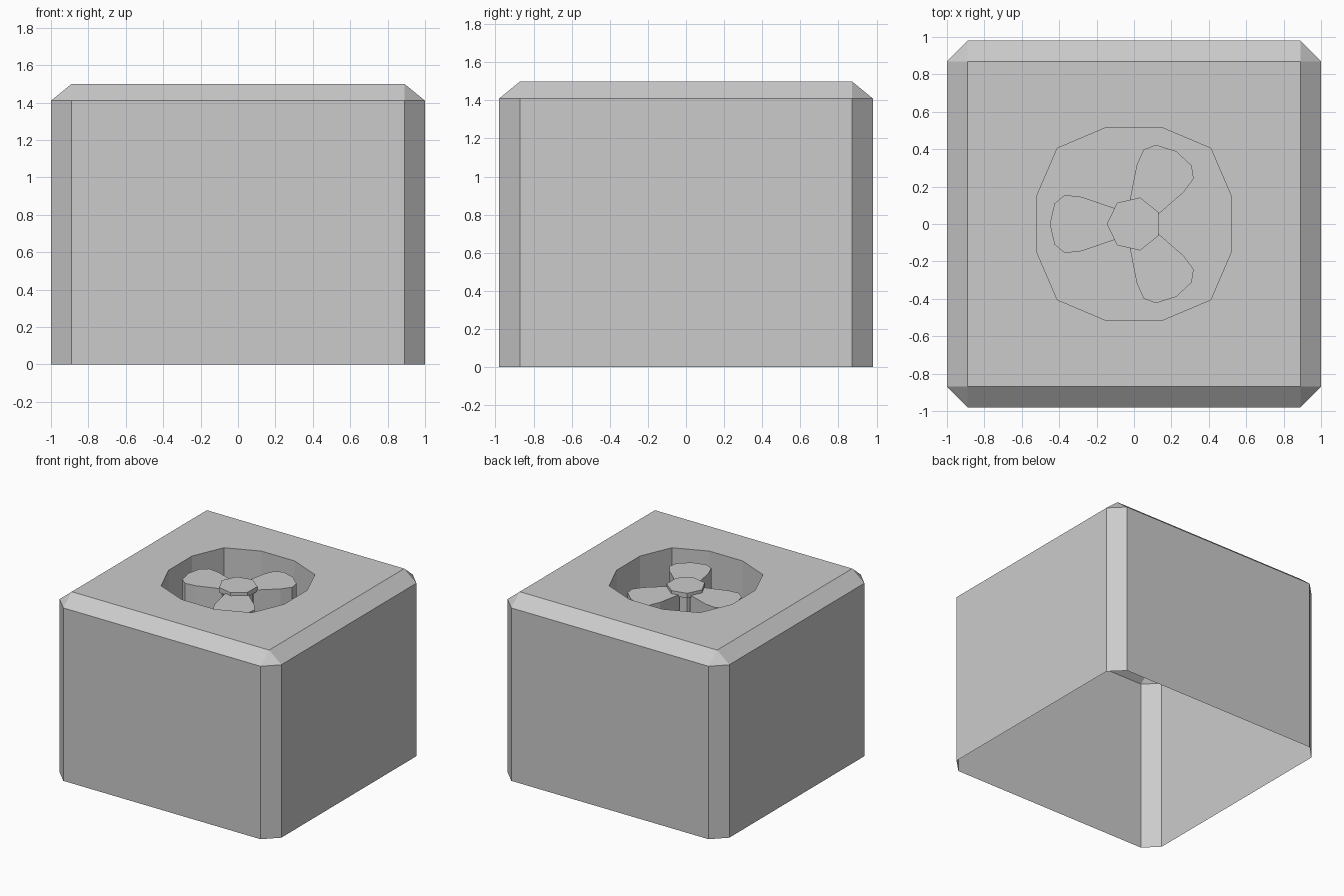
import bpy, bmesh, math
from mathutils import Matrix

if "Cube" in bpy.data.objects:
    bpy.data.objects.remove(bpy.data.objects["Cube"])

WALL_TOP, TOP, FLOOR = 1.41, 1.5, 1.14
HALF_X, HALF_Y, CHAMFER = 1.0, 0.98, 0.11
CORNERS = [(1, 1), (-1, 1), (-1, -1), (1, -1)]

grey = bpy.data.materials.new("light grey")
grey.use_nodes = True
grey.diffuse_color = (0.6, 0.6, 0.6, 1)
grey.node_tree.nodes["Principled BSDF"].inputs["Base Color"].default_value = grey.diffuse_color


def finish(bm, name):
    bmesh.ops.recalc_face_normals(bm, faces=bm.faces)
    mesh = bpy.data.meshes.new(name)
    bm.to_mesh(mesh)
    bm.free()
    mesh.materials.append(grey)
    obj = bpy.data.objects.new(name, mesh)
    bpy.context.collection.objects.link(obj)
    return obj


def ring(bm, points, z):
    return [bm.verts.new((x, y, z)) for x, y in points]


def bridge(bm, low, high):
    n = len(low)
    for i in range(n):
        j = (i + 1) % n
        bm.faces.new((low[i], low[j], high[j], high[i]))


def prism(name, points, bottom, top):
    bm = bmesh.new()
    low, high = ring(bm, points, bottom), ring(bm, points, top)
    bridge(bm, low, high)
    bm.faces.new(low)
    bm.faces.new(high)
    return finish(bm, name)


def around_quadrants(points):
    """Mirror first-quadrant points into a closed counter-clockwise loop."""
    loop = []
    for sx, sy in CORNERS:
        part = [(sx * x, sy * y) for x, y in points]
        loop += part if sx * sy > 0 else part[::-1]
    return loop


# Casing: chamfered walls, open underneath
bm = bmesh.new()
ix, iy = HALF_X - CHAMFER, HALF_Y - CHAMFER
outline = around_quadrants([(HALF_X, iy), (ix, HALF_Y)])
base, shoulder = ring(bm, outline, 0), ring(bm, outline, WALL_TOP)
top = ring(bm, around_quadrants([(ix, iy)]), TOP)
bridge(bm, base, shoulder)
for i in range(4):
    a, b, c = (shoulder[(2 * i + k) % 8] for k in range(3))
    bm.faces.new((a, b, top[i]))
    bm.faces.new((b, c, top[(i + 1) % 4], top[i]))

# Fan well: twelve-sided recess sunk into the top
well = around_quadrants([(0.52, 0.15), (0.41, 0.405), (0.15, 0.515)])
rim, floor = ring(bm, well, TOP), ring(bm, well, FLOOR)
bridge(bm, floor, rim)
bm.faces.new(floor)
border = [bm.edges.get((loop[i - 1], loop[i])) for loop in (top, rim) for i in range(len(loop))]
bmesh.ops.triangle_fill(bm, edges=border, use_beauty=True)
finish(bm, "casing")

# Fan blades
half = [(-0.09, 0.08), (-0.28, 0.145), (-0.37, 0.155), (-0.425, 0.11), (-0.45, 0)]
blade = half + [(x, -y) for x, y in half[-2::-1]]
for i in range(3):
    obj = prism(f"fan_blade_{i + 1}", blade, FLOOR, 1.435)
    obj.data.transform(Matrix.Rotation(math.radians(120 * i), 4, "Z"))


# Fan hub: wide cap on a narrower stem
def heptagon(radius):
    angles = [math.pi + math.tau * i / 7 for i in range(7)]
    return [(radius * math.cos(a), radius * math.sin(a)) for a in angles]


prism("hub_cap", heptagon(0.145), 1.42, 1.46)
prism("hub_stem", heptagon(0.11), FLOOR, 1.42)
